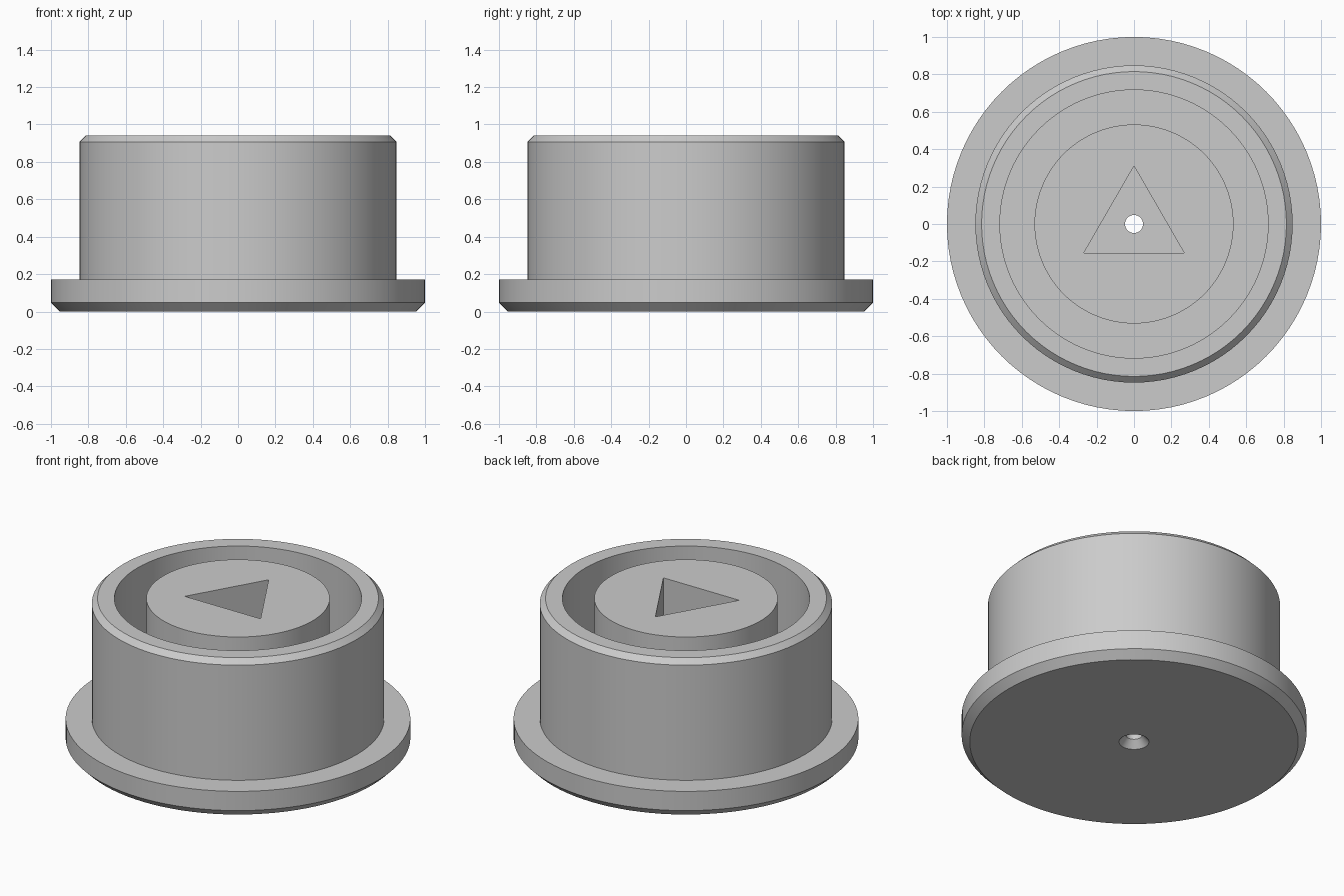
import bpy, bmesh, math
from mathutils import Vector

if "Cube" in bpy.data.objects:
    bpy.data.objects.remove(bpy.data.objects["Cube"], do_unlink=True)

TOP = 0.94        # height of rim and post
FLOOR = 0.30      # floor of groove and key socket
BORE = 0.048      # radius of the central hole
KEY = 0.31        # corner radius of the triangular socket
STEPS = 96

grey = bpy.data.materials.new("plain grey")
grey.use_nodes = True
colour = (0.6, 0.6, 0.6, 1)
grey.diffuse_color = colour
grey.node_tree.nodes["Principled BSDF"].inputs["Base Color"].default_value = colour


def edge_ring(bm, verts):
    """Join verts in a closed ring of edges."""
    return [bm.edges.new((verts[i - 1], verts[i])) for i in range(len(verts))]


def boundary_at(bm, radius, z):
    """Open edges lying on one circle of the turned shape."""
    def on(v):
        return abs(v.co.z - z) < 1e-4 and abs(v.co.xy.length - radius) < 1e-4
    return [e for e in bm.edges if e.is_boundary and all(on(v) for v in e.verts)]


bm = bmesh.new()

# Turned profile: bore, countersink, flange, barrel, rim, groove, post
profile = [
    (BORE, FLOOR), (BORE, 0.045), (0.087, 0),
    (0.953, 0), (1.0, 0.047), (1.0, 0.17), (0.848, 0.17),
    (0.848, 0.907), (0.815, TOP), (0.717, TOP),
    (0.717, FLOOR), (0.532, FLOOR), (0.532, TOP),
]
points = [bm.verts.new((r, 0, z)) for r, z in profile]
edges = [bm.edges.new(pair) for pair in zip(points, points[1:])]
bmesh.ops.spin(bm, geom=points + edges, cent=(0, 0, 0), axis=(0, 0, 1),
               angle=math.tau, steps=STEPS, use_merge=True)
bmesh.ops.remove_doubles(bm, verts=bm.verts[:], dist=1e-5)
post_rim = boundary_at(bm, 0.532, TOP)
bore_rim = boundary_at(bm, BORE, FLOOR)

# Triangular key socket with one corner pointing to the back
angles = [math.pi / 2 + i * math.tau / 3 for i in range(3)]
corners = [Vector((KEY * math.cos(a), KEY * math.sin(a), 0)) for a in angles]
upper = [bm.verts.new(c + Vector((0, 0, TOP))) for c in corners]
lower = [bm.verts.new(c + Vector((0, 0, FLOOR))) for c in corners]
upper_ring, lower_ring = edge_ring(bm, upper), edge_ring(bm, lower)
for i in range(3):
    bm.faces.new((upper[i - 1], upper[i], lower[i], lower[i - 1]))

# Post top around the socket, and socket floor around the bore
for outer, inner, z in ((post_rim, upper_ring, TOP), (lower_ring, bore_rim, FLOOR)):
    bmesh.ops.triangle_fill(bm, edges=outer + inner, use_beauty=True,
                            normal=(0, 0, 1))
bmesh.ops.recalc_face_normals(bm, faces=bm.faces[:])

mesh = bpy.data.meshes.new("flanged_cap")
bm.to_mesh(mesh)
bm.free()
mesh.materials.append(grey)
cap = bpy.data.objects.new("flanged_cap", mesh)
bpy.context.collection.objects.link(cap)

# Smooth turned walls, crisp edges
for other in bpy.context.selected_objects:
    other.select_set(False)
cap.select_set(True)
bpy.context.view_layer.objects.active = cap
bpy.ops.object.shade_smooth_by_angle(angle=math.radians(30))
